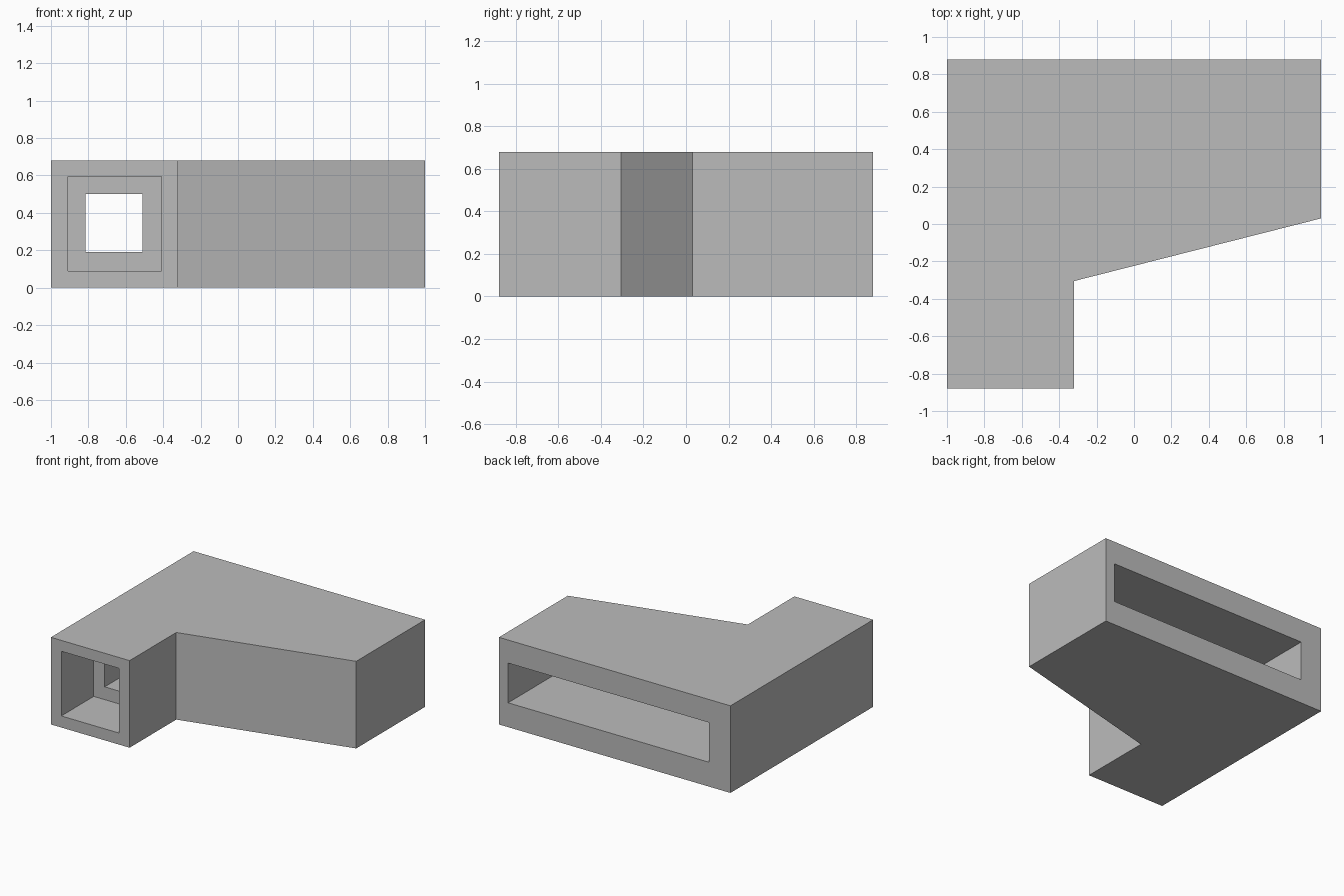
import bpy
import bmesh

cube = bpy.data.objects.get("Cube")
if cube:
    bpy.data.objects.remove(cube, do_unlink=True)

grey = bpy.data.materials.new("plain grey")
grey.use_nodes = True
colour = (0.5, 0.5, 0.5, 1)
grey.diffuse_color = colour
grey.node_tree.nodes["Principled BSDF"].inputs["Base Color"].default_value = colour


def prism(name, outline, bottom, top):
    """Extrude a plan outline upward into a solid."""
    bm = bmesh.new()
    face = bm.faces.new([bm.verts.new((x, y, bottom)) for x, y in outline])
    ext = bmesh.ops.extrude_face_region(bm, geom=[face])
    verts = [v for v in ext["geom"] if isinstance(v, bmesh.types.BMVert)]
    bmesh.ops.translate(bm, verts=verts, vec=(0, 0, top - bottom))
    bmesh.ops.recalc_face_normals(bm, faces=bm.faces)
    mesh = bpy.data.meshes.new(name)
    bm.to_mesh(mesh)
    bm.free()
    mesh.materials.append(grey)
    obj = bpy.data.objects.new(name, mesh)
    bpy.context.collection.objects.link(obj)
    return obj


def cut(target, cutter):
    """Subtract a cutter from the target, then discard the cutter."""
    cutter.hide_render = True
    mod = target.modifiers.new("cut", "BOOLEAN")
    mod.operation = "DIFFERENCE"
    mod.solver = "EXACT"
    mod.object = cutter
    bpy.context.view_layer.objects.active = target
    bpy.ops.object.modifier_apply(modifier=mod.name)
    bpy.data.objects.remove(cutter, do_unlink=True)


# Outer housing: wide rear with a slanted front and a narrow inlet arm
housing = prism("duct_housing", [
    (-1, -0.88), (-0.32, -0.88), (-0.32, -0.305),
    (1, 0.03), (1, 0.88), (-1, 0.88)], 0, 0.68)

# Square socket in the front of the arm
cut(housing, prism("inlet_socket", [
    (-0.91, -0.98), (-0.41, -0.98), (-0.41, -0.48), (-0.91, -0.48)], 0.09, 0.595))

# Air channel widening from the socket to the long rear slot
cut(housing, prism("air_channel", [
    (-0.815, -0.6), (-0.51, -0.6), (-0.51, -0.16),
    (0.92, 0.2), (0.92, 0.98), (-0.815, 0.98)], 0.19, 0.5))
